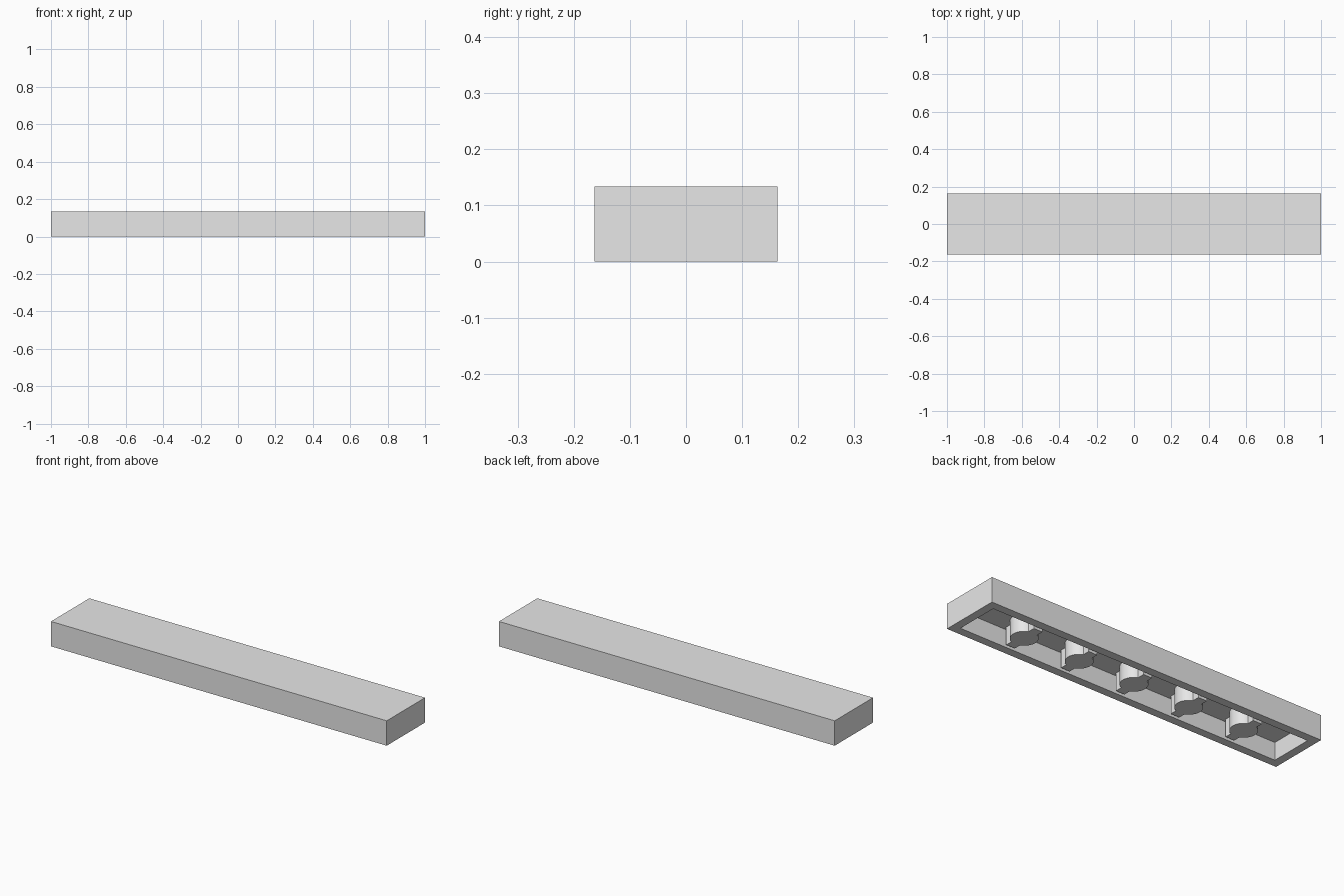
import bpy, bmesh
from math import asin, cos, sin, pi

if "Cube" in bpy.data.objects:
    bpy.data.objects.remove(bpy.data.objects["Cube"])

LENGTH, WIDTH, HEIGHT = 2.0, 0.326, 0.134
WALL, CEILING = 0.063, 0.095
PIN_RADIUS, RIB_HALF, PIN_COUNT = 0.067, 0.026, 5
ARC_STEPS = 20

grey = bpy.data.materials.new("light_grey")
grey.use_nodes = True
colour = (0.8, 0.8, 0.8, 1)
grey.diffuse_color = colour
grey.node_tree.nodes["Principled BSDF"].inputs["Base Color"].default_value = colour


def add_object(name, bm):
    bmesh.ops.recalc_face_normals(bm, faces=bm.faces)
    mesh = bpy.data.meshes.new(name)
    bm.to_mesh(mesh)
    bm.free()
    mesh.materials.append(grey)
    obj = bpy.data.objects.new(name, mesh)
    bpy.context.collection.objects.link(obj)
    return obj


# Tile shell: a box with its underside inset and pushed up to form the cavity
bm = bmesh.new()
bmesh.ops.create_cube(bm, size=1)
bmesh.ops.scale(bm, vec=(LENGTH, WIDTH, HEIGHT), verts=bm.verts)
bmesh.ops.translate(bm, vec=(0, 0, HEIGHT / 2), verts=bm.verts)
bm.normal_update()
underside = min(bm.faces, key=lambda f: f.calc_center_median().z)
bmesh.ops.inset_region(bm, faces=[underside], thickness=WALL)
cavity = bmesh.ops.extrude_discrete_faces(bm, faces=[underside])["faces"][0]
bmesh.ops.translate(bm, vec=(0, 0, CEILING), verts=cavity.verts)
add_object("tile_shell", bm)


# Divider: a round pin with a thin rib reaching each long wall, as one outline
def add_divider(name, x):
    rib_angle = asin(RIB_HALF / PIN_RADIUS)
    reach = WIDTH / 2 - WALL
    outline = []
    for side in (1, -1):
        start, end = -pi / 2 + rib_angle, pi / 2 - rib_angle
        for i in range(ARC_STEPS + 1):
            a = start + (end - start) * i / ARC_STEPS
            outline.append((side * PIN_RADIUS * cos(a), side * PIN_RADIUS * sin(a)))
        outline += [(side * RIB_HALF, side * reach), (-side * RIB_HALF, side * reach)]
    bm = bmesh.new()
    base = bm.faces.new([bm.verts.new((x + px, py, 0)) for px, py in outline])
    top = bmesh.ops.extrude_face_region(bm, geom=[base])["geom"]
    top_verts = [v for v in top if isinstance(v, bmesh.types.BMVert)]
    bmesh.ops.translate(bm, vec=(0, 0, CEILING), verts=top_verts)
    if not base.is_valid or len([f for f in bm.faces if all(v.co.z == 0 for v in f.verts)]) == 0:
        bm.faces.new([v for v in bm.verts if v.co.z == 0])
    obj = add_object(name, bm)
    bpy.ops.object.select_all(action="DESELECT")
    obj.select_set(True)
    bpy.context.view_layer.objects.active = obj
    bpy.ops.object.shade_smooth_by_angle(angle=pi / 6)


pitch = LENGTH / (PIN_COUNT + 1)
for n in range(PIN_COUNT):
    add_divider(f"pin_divider_{n + 1}", (n - (PIN_COUNT - 1) / 2) * pitch)
